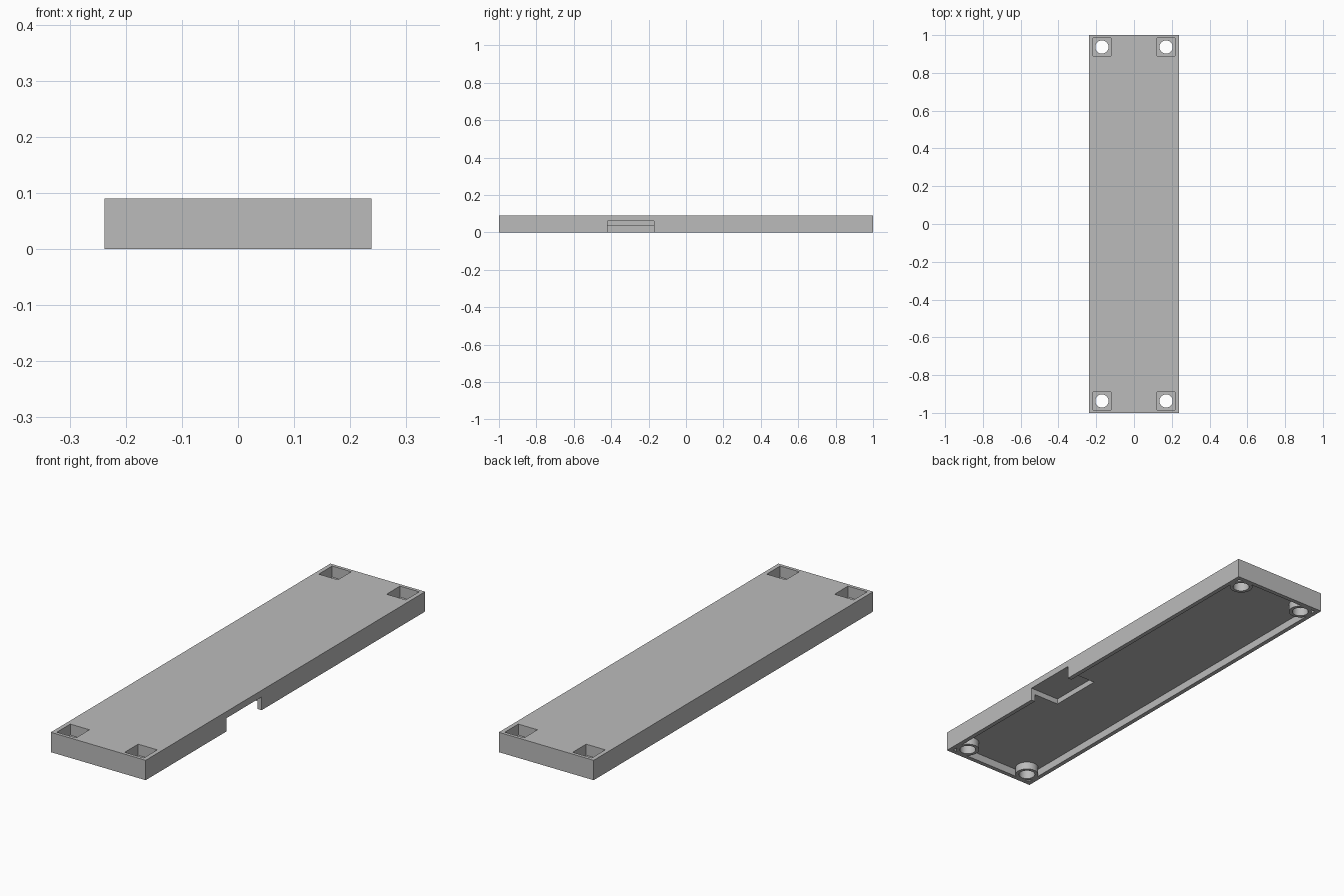
import bpy

cube = bpy.data.objects.get("Cube")
if cube:
    bpy.data.objects.remove(cube, do_unlink=True)

# Overall sizes
HALF_X, HALF_Y, HEIGHT = 0.2375, 1.0, 0.09
RIM, CEILING = 0.02, 0.035
SCREW_X, SCREW_Y = 0.17, 0.937
CORNERS = [(sx * SCREW_X, sy * SCREW_Y) for sx in (-1, 1) for sy in (-1, 1)]

grey = bpy.data.materials.new("plain_grey")
grey.use_nodes = True
colour = (0.5, 0.5, 0.5, 1)
grey.diffuse_color = colour
grey.node_tree.nodes["Principled BSDF"].inputs["Base Color"].default_value = colour


def box(name, x, y, z):
    """Box from (min, max) ranges on each axis."""
    mids = [(a + b) / 2 for a, b in (x, y, z)]
    bpy.ops.mesh.primitive_cube_add(size=1, location=mids)
    ob = bpy.context.object
    ob.name = name
    ob.scale = [b - a for a, b in (x, y, z)]
    bpy.ops.object.transform_apply(location=True, rotation=False, scale=True)
    ob.data.materials.append(grey)
    return ob


def cylinder(name, centre, radius, low, high):
    bpy.ops.mesh.primitive_cylinder_add(
        vertices=48, radius=radius, depth=high - low,
        location=(*centre, (low + high) / 2))
    ob = bpy.context.object
    ob.name = name
    ob.data.materials.append(grey)
    return ob


def combine(target, tool, operation):
    """Apply a boolean, then remove the tool."""
    mod = target.modifiers.new(operation.lower(), "BOOLEAN")
    mod.operation = operation
    mod.solver = "EXACT"
    mod.object = tool
    bpy.context.view_layer.objects.active = target
    bpy.ops.object.modifier_apply(modifier=mod.name)
    bpy.data.objects.remove(tool, do_unlink=True)


# Cover plate with a shallow hollow underside
cover = box("cover_plate", (-HALF_X, HALF_X), (-HALF_Y, HALF_Y), (0, HEIGHT))
inner_x, inner_y = HALF_X - RIM, HALF_Y - RIM
combine(cover, box("hollow", (-inner_x, inner_x), (-inner_y, inner_y),
                   (-0.05, CEILING)), "DIFFERENCE")

# Connector pocket opening through the left rim
combine(cover, box("side_opening", (0.088, 0.3), (-0.42, -0.17),
                   (-0.05, 0.06)), "DIFFERENCE")

# Screw bosses, square wells above them and through holes
for cx, cy in CORNERS:
    combine(cover, cylinder("boss", (cx, cy), 0.05, 0, 0.05), "UNION")
    combine(cover, box("well", (cx - 0.048, cx + 0.048),
                       (cy - 0.048, cy + 0.048), (0.04, 0.15)), "DIFFERENCE")
    combine(cover, cylinder("hole", (cx, cy), 0.035, -0.05, 0.15), "DIFFERENCE")

# Smooth round walls with crisp edges
bpy.ops.object.select_all(action="DESELECT")
cover.select_set(True)
bpy.context.view_layer.objects.active = cover
bpy.ops.object.shade_smooth_by_angle()
